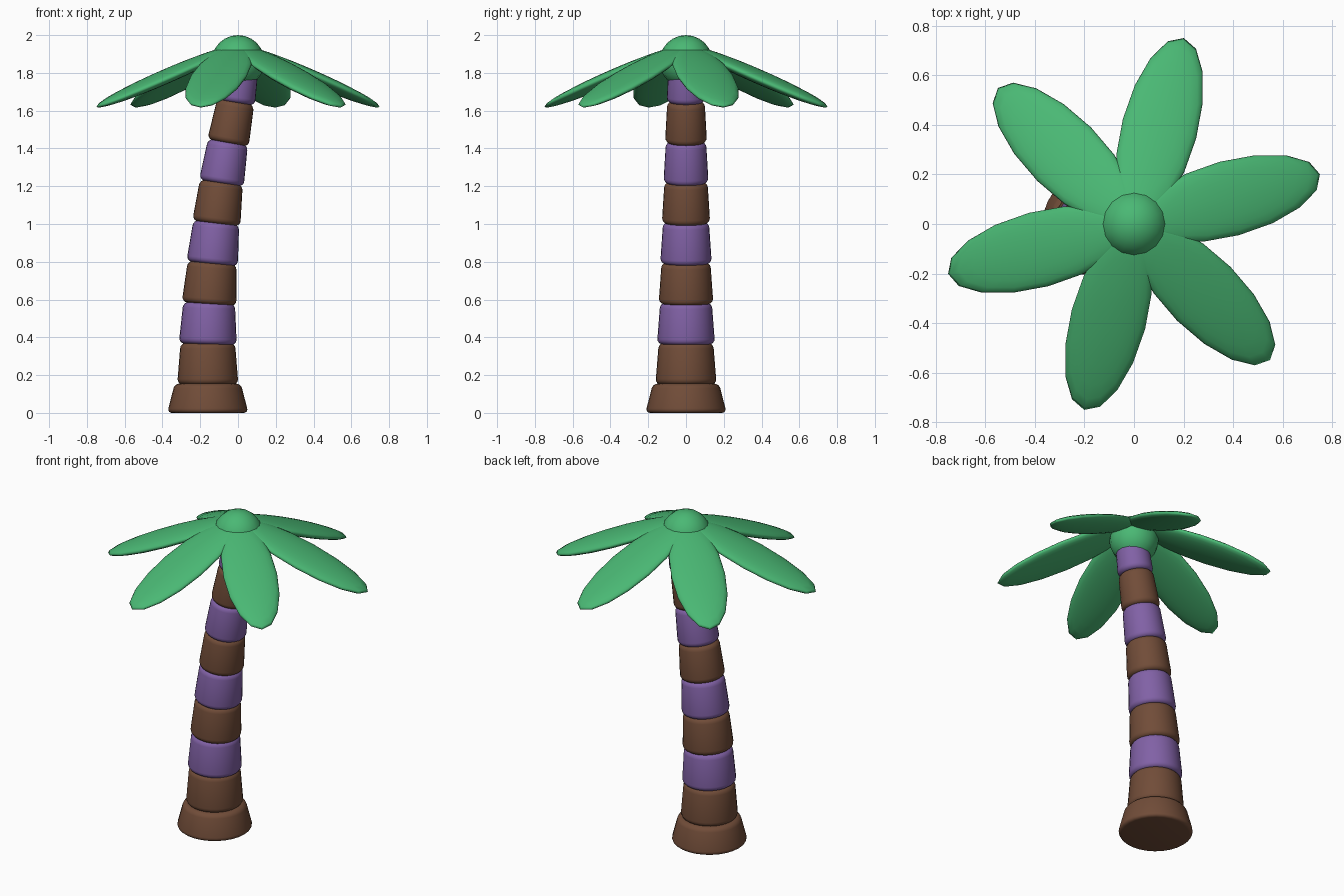
import bpy
import math
from mathutils import Vector, Matrix

cube = bpy.data.objects.get("Cube")
if cube:
    bpy.data.objects.remove(cube, do_unlink=True)


def material(name, colour):
    mat = bpy.data.materials.new(name)
    mat.use_nodes = True
    mat.diffuse_color = (*colour, 1)
    mat.node_tree.nodes["Principled BSDF"].inputs["Base Color"].default_value = (*colour, 1)
    return mat


BROWN = material("bark brown", (0.165, 0.073, 0.040))
PURPLE = material("ring purple", (0.220, 0.120, 0.380))
GREEN = material("leaf green", (0.068, 0.480, 0.175))


def finish(name, mat):
    obj = bpy.context.object
    obj.name = name
    obj.data.materials.append(mat)
    bpy.ops.object.shade_smooth_by_angle(angle=math.radians(40))
    return obj


def trunk_piece(name, mat, start, end, r_low, r_high, bevel):
    """Tapered drum with rounded rims, aligned from start to end."""
    axis = end - start
    bpy.ops.mesh.primitive_cone_add(vertices=28, radius1=r_low, radius2=r_high,
                                    depth=axis.length, location=(start + end) / 2)
    obj = bpy.context.object
    obj.rotation_euler = axis.to_track_quat("Z", "Y").to_euler()
    mod = obj.modifiers.new("rounded rims", "BEVEL")
    mod.width = bevel
    mod.segments = 4
    mod.limit_method = "ANGLE"
    mod.angle_limit = math.radians(40)
    bpy.ops.object.modifier_apply(modifier=mod.name)
    return finish(name, mat)


# Flared foot of the trunk
trunk_piece("trunk_foot", BROWN, Vector((-0.16, 0, 0)), Vector((-0.16, 0, 0.155)),
            0.215, 0.175, 0.025)

# Leaning trunk: alternating brown and purple drums along a curved path
path_x = [-0.16, -0.16, -0.153, -0.137, -0.115, -0.088, -0.053, -0.012, 0.02]
for i in range(8):
    low = Vector((path_x[i], 0, 0.15 + 0.213 * i))
    high = Vector((path_x[i + 1], 0, 0.15 + 0.213 * (i + 1) + 0.008))
    radius = 0.162 - 0.0085 * i
    trunk_piece(f"trunk_segment_{i + 1}", PURPLE if i % 2 else BROWN,
                low, high, radius, radius * 0.89, 0.03)

# Round crown
bpy.ops.mesh.primitive_uv_sphere_add(segments=16, ring_count=12, radius=0.14,
                                     location=(0, 0, 1.86))
finish("crown", GREEN)

# Six drooping leaves, flattened ellipsoids lying along the radial direction
for i in range(6):
    bpy.ops.mesh.primitive_uv_sphere_add(segments=16, ring_count=12, radius=1)
    leaf = finish(f"leaf_{i + 1}", GREEN)
    leaf.data.transform(
        Matrix.Rotation(math.radians(15 + 60 * i), 4, "Z")
        @ Matrix.Translation((0.398, 0, 1.78))
        @ Matrix.Rotation(math.radians(23), 4, "Y")
        @ Matrix.Diagonal((0.411, 0.153, 0.036, 1)))
